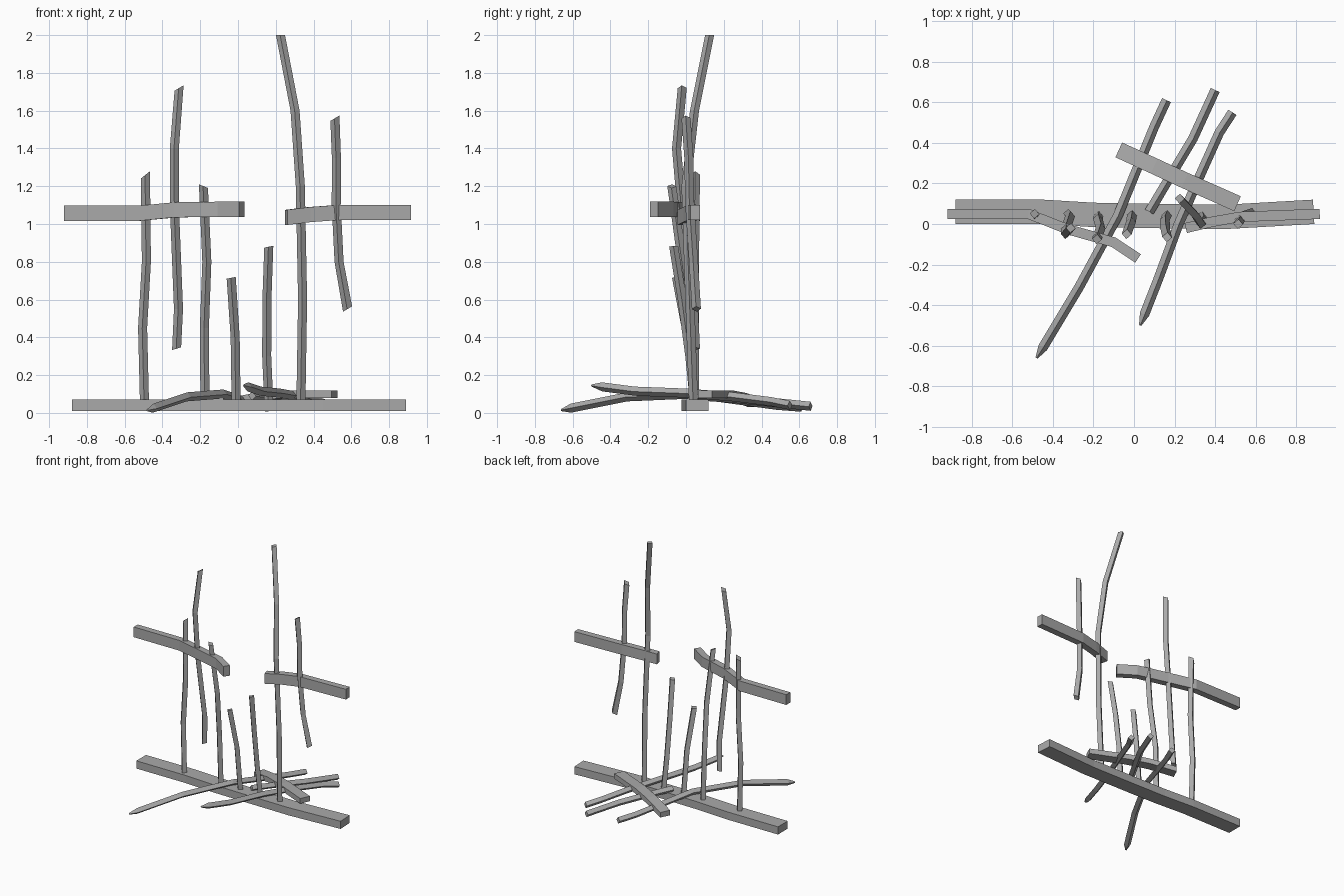
import bpy
import math
from mathutils import Vector

cube = bpy.data.objects.get("Cube")
if cube:
    bpy.data.objects.remove(cube)

wood = bpy.data.materials.new("weathered_grey")
wood.use_nodes = True
GREY = (0.4, 0.4, 0.4, 1)
wood.diffuse_color = GREY
wood.node_tree.nodes["Principled BSDF"].inputs["Base Color"].default_value = GREY


def bar(name, path, width, height, spin=0, upright=False, slant=(0, 0), point=False):
    """Sweep a rectangle along a bent path; ends can be slanted or pointed."""
    pts = [Vector(p) for p in path]
    if point:  # short taper at the start
        pts.insert(1, pts[0] + (pts[1] - pts[0]).normalized() * 0.06)
    last = len(pts) - 1
    c, s = math.cos(math.radians(spin)), math.sin(math.radians(spin))
    verts, faces = [], []
    for i, p in enumerate(pts):
        if upright:
            side, up = Vector((1, 0, 0)), Vector((0, 1, 0))
        else:
            t = pts[min(i + 1, last)] - pts[max(i - 1, 0)]
            side, up = Vector((t.y, -t.x, 0)).normalized(), Vector((0, 0, 1))
        size = 0.12 if point and i == 0 else 0.5
        for a, b in ((-1, -1), (1, -1), (1, 1), (-1, 1)):
            u, v = a * width * size, b * height * size
            off = side * (u * c - v * s) + up * (u * s + v * c)
            if upright and i in (0, last):
                off.z += off.x * slant[0 if i == 0 else 1]
            verts.append(p + off)
        if i:
            k = 4 * i
            faces += [(k - 4 + j, k - 4 + (j + 1) % 4, k + (j + 1) % 4, k + j)
                      for j in range(4)]
    faces += [(3, 2, 1, 0), tuple(4 * last + j for j in range(4))]
    mesh = bpy.data.meshes.new(name)
    mesh.from_pydata(verts, [], faces)
    mesh.materials.append(wood)
    obj = bpy.data.objects.new(name, mesh)
    bpy.context.collection.objects.link(obj)
    # consistent outward normals
    import bmesh
    bm = bmesh.new()
    bm.from_mesh(mesh)
    bmesh.ops.recalc_face_normals(bm, faces=bm.faces)
    bm.to_mesh(mesh)
    bm.free()


# Ground beam
bar("ground_beam", [(-.88, .06, .04), (-.45, .06, .04), (-.2, .045, .04), (.05, .04, .04),
                    (.45, .035, .04), (.885, .06, .04)], .12, .06)

# Broken rails
bar("right_rail", [(-.92, .05, 1.057), (-.52, .05, 1.057), (-.33, -.025, 1.075),
                   (-.1, -.09, 1.078), (.02, -.17, 1.078)], .05, .08)
bar("left_rail", [(.255, -.02, 1.035), (.38, .01, 1.05), (.52, .035, 1.06),
                  (.915, .05, 1.06)], .05, .08)

# Crooked pickets, bottom to top, with the slant of each end
pickets = [
    ([(-.495, .045, .05), (-.505, .045, .45), (-.485, .045, .8), (-.49, .05, 1.26)], (0, .8)),
    ([(-.325, .05, .34), (-.315, .04, .55), (-.335, -.02, 1.05), (-.337, -.05, 1.4),
      (-.312, -.02, 1.72)], (.3, .6)),
    ([(-.175, .04, .05), (-.178, .025, .45), (-.165, -.02, .8), (-.183, -.075, 1.2)], (0, -.4)),
    ([(-.01, .045, .05), (-.015, .01, .4), (-.036, -.05, .715)], (0, .2)),
    ([(.163, .045, .05), (.152, .02, .3), (.153, -.02, .6), (.163, -.065, .88)], (0, .2)),
    ([(.333, .04, .05), (.342, .02, .6), (.33, 0, 1.2), (.302, .045, 1.6),
      (.225, .125, 2)], (0, 0)),
    ([(.58, .055, .55), (.535, .04, .8), (.52, .02, 1.1), (.521, .015, 1.35),
      (.513, 0, 1.56)], (.6, .6)),
]
for n, (path, slant) in enumerate(pickets, 1):
    bar(f"picket_{n}", path, .034, .034, 40, True, slant)

# Fallen pickets, two of them with sharpened tips
bar("fallen_picket_right", [(-.48, -.66, .015), (-.27, -.31, .085), (-.08, .04, .1),
                            (.1, .48, .04), (.16, .61, .03)], .034, .034, 40, point=True)
bar("fallen_picket_left", [(.03, -.5, .145), (.12, -.27, .115), (.22, 0, .105), (.33, .25, .085),
                           (.42, .45, .06), (.485, .55, .04)], .034, .034, 40, point=True)
bar("fallen_picket_middle", [(.075, .06, .09), (.2, .27, .075), (.29, .42, .06),
                             (.4, .66, .035)], .034, .034, 40)

# Fallen plank
bar("fallen_plank", [(.51, .1, .098), (.25, .215, .098), (.1, .285, .085),
                     (-.075, .365, .05)], .08, .04)
